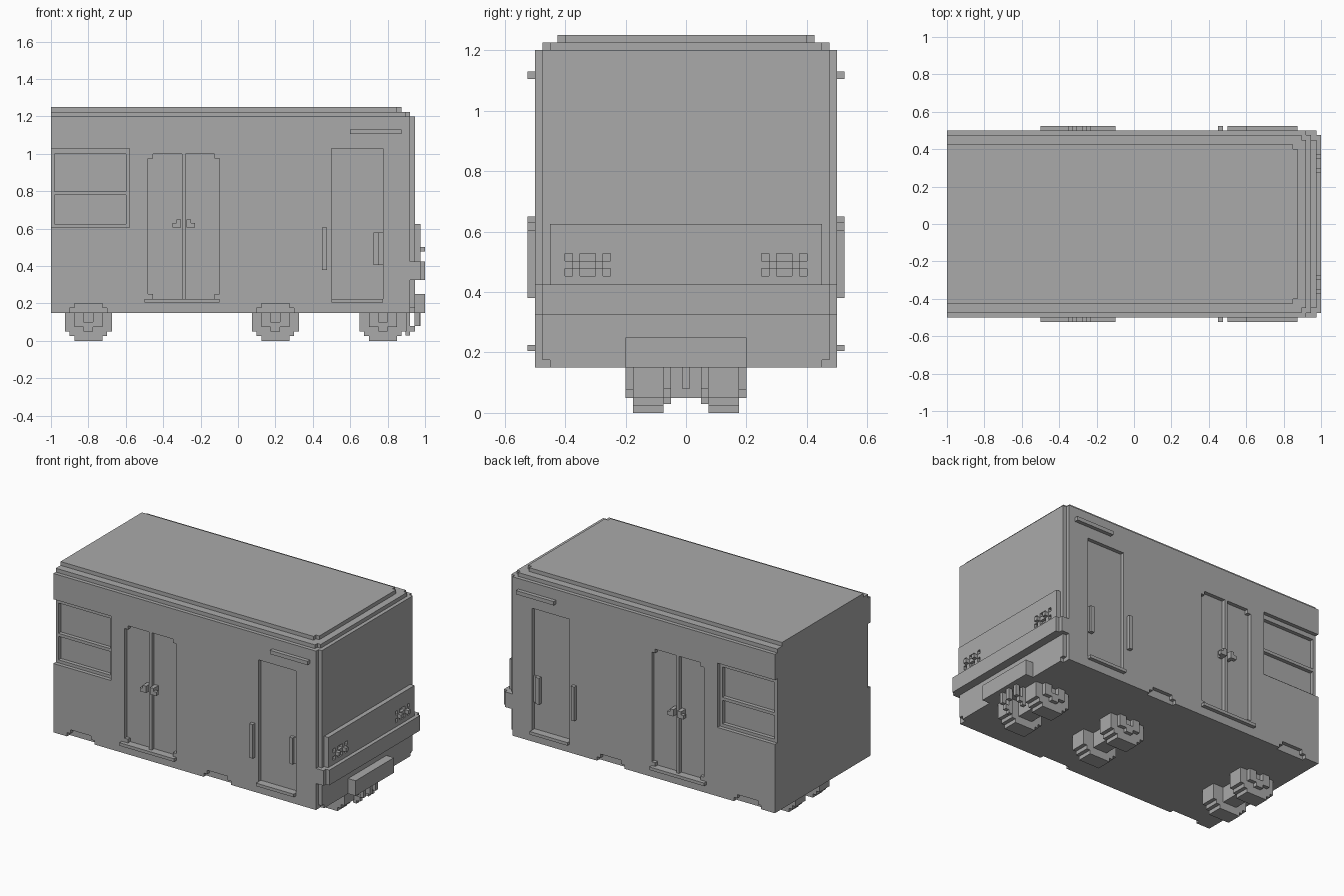
import bpy
import bmesh

cube = bpy.data.objects.get("Cube")
if cube:
    bpy.data.objects.remove(cube, do_unlink=True)

grey = bpy.data.materials.new("plain grey")
grey.use_nodes = True
grey.diffuse_color = (0.4, 0.4, 0.4, 1)
grey.node_tree.nodes["Principled BSDF"].inputs["Base Color"].default_value = (0.4, 0.4, 0.4, 1)

U = 0.025  # one block step


def blocks(name, boxes):
    """One object from boxes given as (x0, x1, y0, y1, z0, z1)."""
    bm = bmesh.new()
    for x0, x1, y0, y1, z0, z1 in boxes:
        verts = bmesh.ops.create_cube(bm, size=1)["verts"]
        for v in verts:
            v.co = (x1 if v.co.x > 0 else x0,
                    y1 if v.co.y > 0 else y0,
                    z1 if v.co.z > 0 else z0)
    mesh = bpy.data.meshes.new(name)
    bm.to_mesh(mesh)
    bm.free()
    mesh.materials.append(grey)
    ob = bpy.data.objects.new(name, mesh)
    bpy.context.scene.collection.objects.link(ob)
    return ob


def both(boxes):
    """Boxes plus their copies mirrored across y = 0."""
    return boxes + [(a, b, -d, -c, e, f) for a, b, c, d, e, f in boxes]


def carve(ob, boxes):
    """Cut the boxes out of an object and remove the cutter."""
    cutter = blocks("cutter", boxes)
    cutter.hide_render = True
    mod = ob.modifiers.new("carve", "BOOLEAN")
    mod.operation, mod.solver, mod.object = "DIFFERENCE", "EXACT", cutter
    mod.use_self = True
    bpy.context.view_layer.update()
    graph = bpy.context.evaluated_depsgraph_get()
    mesh = bpy.data.meshes.new_from_object(ob.evaluated_get(graph))
    ob.modifiers.clear()
    ob.data = mesh
    bpy.data.objects.remove(cutter, do_unlink=True)


def recess(x0, x1, z0, z1, depth=U):
    return (x0, x1, 0.5 - depth, 0.6, z0, z1)


def leaf(x0, x1, outer):
    """Door leaf recess with the two corners on its outer side stepped."""
    inner = (x0 + U, x1) if outer < 0 else (x0, x1 - U)
    return [recess(x0, x1, 0.25, 0.975), recess(*inner, 0.225, 1.0)]


# Car body with window, door and wheel arch recesses
body = blocks("car_body", [(-1, 0.92, -0.5, 0.5, 0.15, 1.2)])
cuts = [recess(-1.1, -0.58, 0.605, 1.03), recess(0.5, 0.775, 0.225, 1.03)]
cuts += leaf(-0.48, -0.3, -1) + leaf(-0.28, -0.1, 1)
for x in (-0.8, 0.2):
    cuts += [recess(x - 0.1, x + 0.1, 0.1, 0.175), recess(x - 0.075, x + 0.075, 0.1, 0.2)]
carve(body, both(cuts))
carve(body, both([recess(-0.98, -0.6, 0.8, 1.0, 2 * U),
                  recess(-0.98, -0.6, 0.625, 0.78, 2 * U)]))

# Stepped roof
blocks("lower_roof", [(-1, 0.895, -0.475, 0.475, 1.2, 1.225),
                      (0.895, 0.92, -0.45, 0.45, 1.2, 1.225)])
blocks("upper_roof", [(-1, 0.85, -0.425, 0.425, 1.225, 1.25),
                      (0.85, 0.875, -0.4, 0.4, 1.225, 1.25)])

# Nose wall, bumper and lamp panel
blocks("nose_wall", [(0.92, 0.945, -0.475, 0.475, 0.175, 1.2),
                     (0.92, 0.945, -0.45, 0.45, 0.15, 0.175)])
blocks("bumper", [(0.9, 0.975, -0.5, 0.5, 0.325, 0.425),
                  (0.975, 1.0, -0.475, 0.475, 0.325, 0.425)])
panel = blocks("lamp_panel", [(0.945, 0.975, -0.45, 0.45, 0.425, 0.625)])
pits = [(0.955, 1.1, a, b, c, c + U) for c in (0.453, 0.503)
        for a, b in ((0.25, 0.275), (0.3, 0.35), (0.375, 0.4))]
carve(panel, both(pits))
blocks("lamps", both([(0.975, 1.0, y, y + U, 0.478, 0.503) for y in (0.275, 0.35)]))

# Coupler plate with hanging fingers
blocks("coupler_plate", [(0.945, 1.0, -0.2, 0.2, 0.15, 0.25)])
blocks("coupler_fingers", [(0.945, 0.975, -0.0125, 0.0125, 0.08, 0.15)]
       + both([(0.945, 0.97, 0.05, 0.075, 0.08, 0.15),
               (0.895, 0.92, 0.05, 0.075, 0.03, 0.15),
               (0.92, 0.945, 0.05, 0.075, 0.05, 0.08)]))

# Door steps, signs and outer handles
blocks("door_steps", both([(-0.5, -0.1, 0.475, 0.525, 0.205, 0.225),
                           (0.5, 0.775, 0.475, 0.525, 0.205, 0.225)]))
blocks("side_signs", both([(0.6, 0.875, 0.5, 0.525, 1.105, 1.13)]))
blocks("grab_rails", both([(0.45, 0.475, 0.5, 0.525, 0.38, 0.605)]))
blocks("front_door_handles", both([(0.725, 0.75, 0.475, 0.5, 0.405, 0.58),
                                   (0.75, 0.775, 0.475, 0.485, 0.405, 0.58)]))
blocks("double_door_handles", both([(-0.33, -0.305, 0.475, 0.525, 0.605, 0.65),
                                    (-0.275, -0.25, 0.475, 0.525, 0.605, 0.65),
                                    (-0.35, -0.33, 0.5, 0.525, 0.605, 0.63),
                                    (-0.25, -0.23, 0.5, 0.525, 0.605, 0.63)]))

# Wheel sets: stepped wheels, hub caps with a slot, and axle
for label, x in (("rear", -0.8), ("middle", 0.2), ("front", 0.775)):
    wheel = [(x - w, x + w, 0.075, 0.175, 0.1 - h, 0.1 + h)
             for w, h in ((0.125, 0.05), (0.1, 0.075), (0.075, 0.1))]
    blocks(label + "_wheels", both(wheel))
    blocks(label + "_hub_caps", both([(x - 0.075, x - U, 0.175, 0.2, 0.075, 0.15),
                                      (x + U, x + 0.075, 0.175, 0.2, 0.075, 0.15),
                                      (x - U, x + U, 0.175, 0.2, 0.05, 0.1)]))
    blocks(label + "_axle", [(x - 0.05, x + 0.05, -0.075, 0.075, 0.05, 0.15)])
